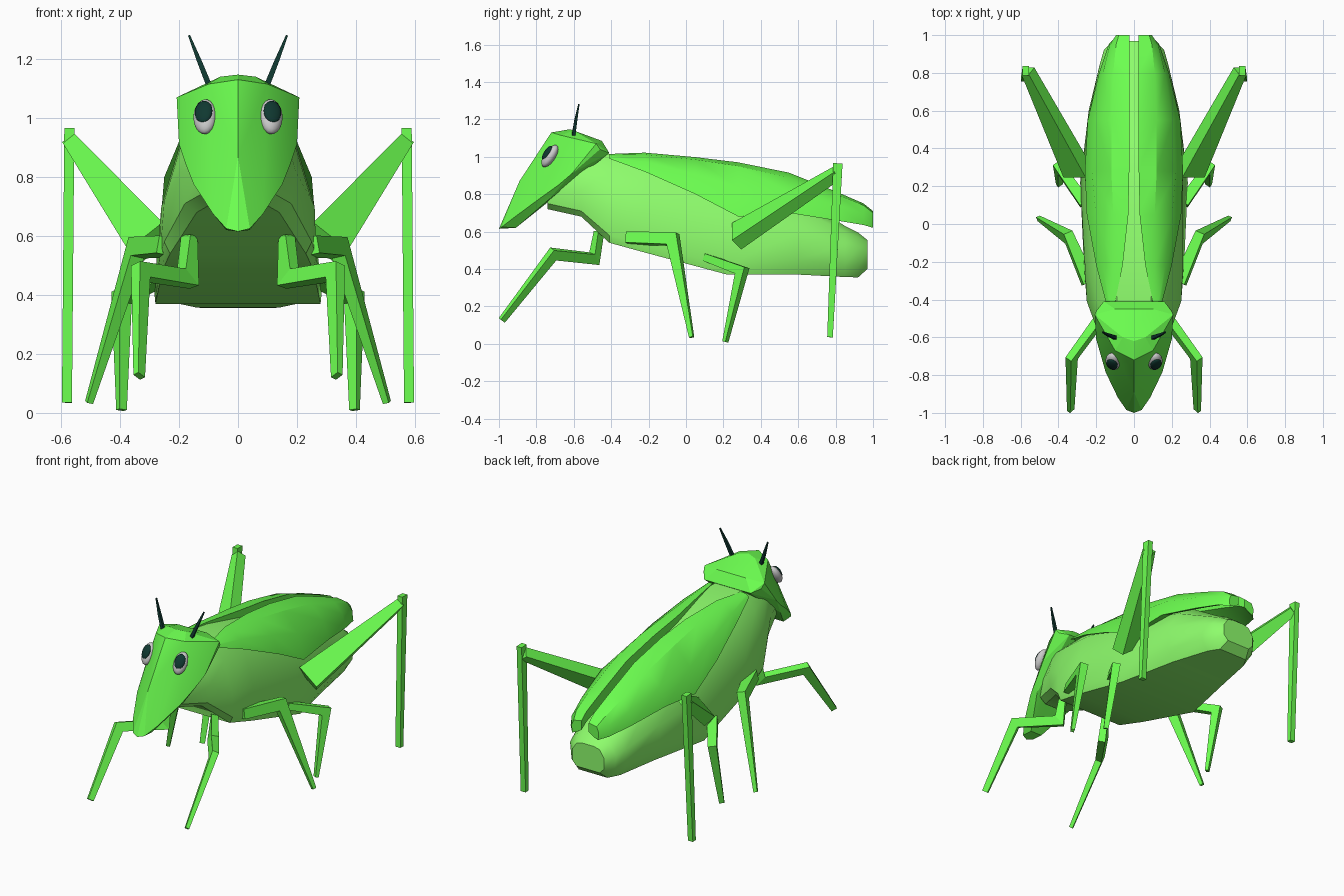
import bpy, bmesh, math
from mathutils import Vector, Matrix

if "Cube" in bpy.data.objects:
    bpy.data.objects.remove(bpy.data.objects["Cube"])


def material(name, rgb):
    m = bpy.data.materials.new(name)
    m.diffuse_color = (*rgb, 1)
    m.use_nodes = True
    m.node_tree.nodes["Principled BSDF"].inputs["Base Color"].default_value = m.diffuse_color
    return m


GREEN = material("leaf_green", (0.15, 1.0, 0.08))
PALE = material("pale_green", (0.27, 0.98, 0.15))
DARK = material("dark_teal", (0.005, 0.04, 0.03))
WHITE = material("eye_white", (0.75, 0.75, 0.78))


def finish(name, bm, mat, mirror=True, angle=32):
    bmesh.ops.recalc_face_normals(bm, faces=bm.faces)
    me = bpy.data.meshes.new(name)
    bm.to_mesh(me)
    bm.free()
    ob = bpy.data.objects.new(name, me)
    bpy.context.collection.objects.link(ob)
    me.materials.append(mat)
    if mirror:
        ob.modifiers.new("Mirror", 'MIRROR')
        ob.modifiers["Mirror"].use_mirror_merge = False
    bpy.ops.object.select_all(action='DESELECT')
    bpy.context.view_layer.objects.active = ob
    ob.select_set(True)
    if angle:
        bpy.ops.object.shade_smooth_by_angle(angle=math.radians(angle))
    return ob


def loft(rings):
    """Skin closed rings of points and cap both ends."""
    bm = bmesh.new()
    vs = [[bm.verts.new(p) for p in r] for r in rings]
    n = len(rings[0])
    for a, b in zip(vs, vs[1:]):
        for i in range(n):
            j = (i + 1) % n
            bm.faces.new((a[i], a[j], b[j], b[i]))
    bm.faces.new(vs[0])
    bm.faces.new(vs[-1])
    return bm


def limb(name, pts, sizes, mat=GREEN):
    """Four-sided mitred tube; sizes are (in bend plane, across it)."""
    pts = [Vector(p) for p in pts]
    dirs = [(b - a).normalized() for a, b in zip(pts, pts[1:])]
    normal = dirs[-2].cross(dirs[-1]).normalized() if len(dirs) > 1 else Vector((0, 1, 0))
    rings = []
    for i, p in enumerate(pts):
        d0, d1 = dirs[max(i - 1, 0)], dirs[min(i, len(dirs) - 1)]
        t = (d0 + d1).normalized()
        side = t.cross(normal).normalized()
        up = side.cross(t)
        w, h = sizes[i]
        s = side * w / 2 / max(t.dot(d0), 0.5)
        u = up * h / 2
        rings.append([p + s + u, p - s + u, p - s - u, p + s - u])
    return finish(name, loft(rings), mat, angle=0)


# Body: half sections from belly edge to back
body = [
    (-.74, [(.07, .72), (.11, .75), (.12, .83), (.10, .90), (.05, .95)]),
    (-.56, [(.14, .68), (.18, .71), (.195, .82), (.16, .95), (.09, 1.02)]),
    (-.41, [(.23, .54), (.25, .58), (.25, .72), (.19, .92), (.09, 1.015)]),
    (-.22, [(.255, .488), (.265, .53), (.26, .70), (.20, .90), (.10, 1.01)]),
    (.22, [(.28, .37), (.285, .42), (.26, .62), (.19, .82), (.08, .92)]),
    (.60, [(.20, .37), (.24, .45), (.235, .60), (.16, .72), (.07, .79)]),
    (.85, [(.14, .357), (.18, .42), (.18, .53), (.13, .60), (.06, .63)]),
    (.92, [(.10, .355), (.15, .41), (.16, .51), (.11, .57), (.05, .595)]),
    (.97, [(.08, .40), (.11, .43), (.11, .50), (.08, .545), (.04, .555)]),
]
finish("body", loft([[(x, y, z) for x, z in h] + [(-x, y, z) for x, z in reversed(h)]
                     for y, h in body]), PALE, mirror=False)

# Wing cases: inner edge, ridge and outer edge per section
wing = [
    (-.41, (.10, 1.015), (.13, 1.01), (.15, .99)),
    (-.22, (.06, 1.022), (.11, 1.012), (.20, .92)),
    (.05, (.03, .998), (.11, .985), (.25, .80)),
    (.28, (.025, .97), (.12, .95), (.26, .68)),
    (.55, (.025, .915), (.12, .89), (.245, .70)),
    (.80, (.025, .815), (.11, .80), (.185, .66)),
    (.95, (.025, .75), (.095, .74), (.135, .635)),
    (1.0, (.025, .71), (.08, .70), (.09, .62)),
]
rings = []
for y, a, b, c in wing:
    drop = b[1] - c[1]
    mid = ((b[0] + c[0]) / 2 + .12 * drop, (b[1] + c[1]) / 2 + .08 * drop)
    under = (c[0] - .03, c[1] + .01)
    inner = (a[0], a[1] - .3 * (a[1] - c[1]) - .03)
    rings.append([(x, y, z) for x, z in (a, b, mid, c, under, inner)])
finish("wing_case", loft(rings), GREEN)

# Head: faceted hull of a shield-shaped face and crown
half = [(0, -1, .615), (.04, -.985, .625), (.085, -.92, .675), (.15, -.785, .775),
        (.14, -.735, .77), (.04, -.91, .62), (0, -.89, .87), (.18, -.68, .85),
        (.20, -.61, .91), (.208, -.48, 1.07), (.10, -.67, 1.115),
        (0, -.72, 1.13), (0, -.62, 1.147), (.06, -.60, 1.14), (.10, -.45, 1.085),
        (.16, -.41, 1.02), (.20, -.46, 1.04)]
bm = bmesh.new()
for x, y, z in half:
    for s in ((1, -1) if x else (1,)):
        bm.verts.new((s * x, y, z))
bmesh.ops.convex_hull(bm, input=bm.verts)
loose = [v for v in bm.verts if not v.link_faces]
bmesh.ops.delete(bm, geom=loose, context='VERTS')
finish("head", bm, GREEN, mirror=False, angle=15)

# Eyes: flattened balls lying on the face
normal = Vector((.30, -.80, .52)).normalized()
up = Vector((0, .57, .82))
right = up.cross(normal).normalized()
up = normal.cross(right)
rot = Matrix((right, up, normal)).transposed().to_4x4()


def eye_part(name, loc, size, mat):
    bm = bmesh.new()
    m = Matrix.Translation(loc) @ rot @ Matrix.Diagonal((*size, 1))
    bmesh.ops.create_uvsphere(bm, u_segments=20, v_segments=12, radius=1, matrix=m)
    finish(name, bm, mat, angle=80)


centre = Vector((.112, -.728, 1.004))
eye_part("eye", centre, (.040, .068, .030), WHITE)
eye_part("pupil", centre + normal * .022 + up * .006 - right * .002, (.031, .044, .014), DARK)

# Antennae
limb("antenna", [(.09, -.605, 1.09), (.13, -.59, 1.19), (.166, -.573, 1.28)],
     [(.020, .020), (.016, .016), (.007, .007)], DARK)

# Legs
limb("front_leg", [(.165, -.465, .60), (.17, -.49, .455), (.33, -.71, .48), (.335, -.985, .125)],
     [(.04, .04), (.055, .045), (.055, .04), (.035, .022)])
limb("middle_leg", [(.24, -.31, .565), (.345, -.07, .56), (.505, .03, .035)],
     [(.06, .07), (.065, .05), (.022, .022)])
limb("rear_leg", [(.26, .11, .46), (.395, .30, .39), (.395, .21, .01)],
     [(.04, .06), (.05, .05), (.02, .03)])
limb("hind_thigh", [(.295, .27, .575), (.562, .81, .915)],
     [(.15, .08), (.05, .06)])
limb("hind_shin", [(.572, .812, .965), (.58, .77, .035)],
     [(.034, .05), (.034, .03)])
